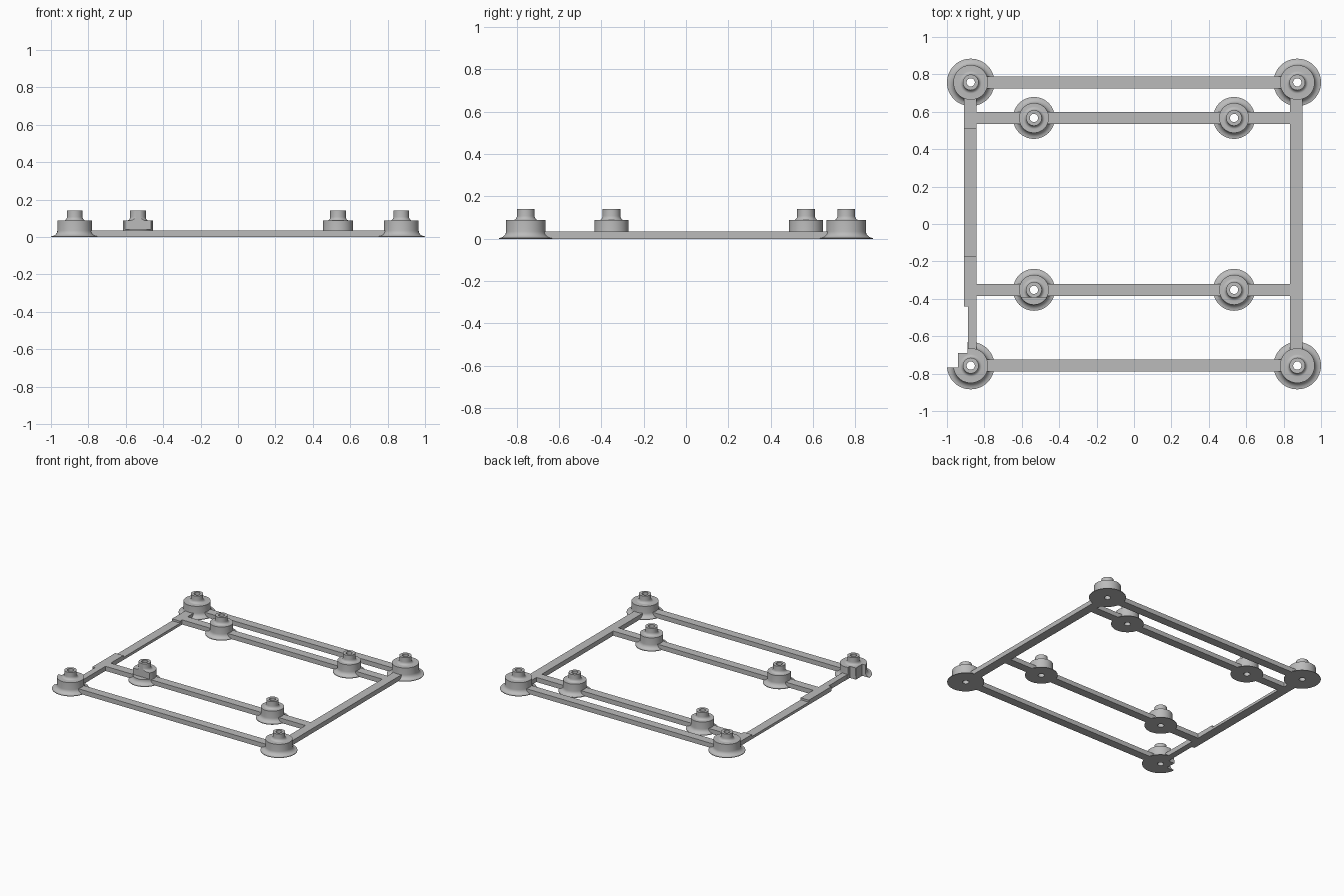
import bpy, bmesh, math
from mathutils import Vector

if "Cube" in bpy.data.objects:
    bpy.data.objects.remove(bpy.data.objects["Cube"], do_unlink=True)

grey = bpy.data.materials.new("light grey")
grey.use_nodes = True
grey.diffuse_color = (0.5, 0.5, 0.5, 1)
grey.node_tree.nodes["Principled BSDF"].inputs["Base Color"].default_value = (0.5, 0.5, 0.5, 1)

SEGMENTS = 48
RAIL_Z = 0.035
CX, CY = 0.873, 0.757           # corner stud centres
IX, IY_BACK, IY_FRONT = 0.535, 0.567, -0.352   # inner stud centres


def finish(name, bm):
    mesh = bpy.data.meshes.new(name)
    bmesh.ops.recalc_face_normals(bm, faces=bm.faces)
    bm.to_mesh(mesh)
    bm.free()
    obj = bpy.data.objects.new(name, mesh)
    bpy.context.collection.objects.link(obj)
    mesh.materials.append(grey)
    return obj


def block(name, x0, x1, y0, y1, z0=0.0, z1=RAIL_Z):
    bm = bmesh.new()
    bmesh.ops.create_cube(bm, size=1)
    for v in bm.verts:
        v.co = Vector(((x0 + x1) / 2 + v.co.x * (x1 - x0),
                       (y0 + y1) / 2 + v.co.y * (y1 - y0),
                       (z0 + z1) / 2 + v.co.z * (z1 - z0)))
    return finish(name, bm)


def fillet(r_out, r_in, z0, z1, steps=6):
    # concave quarter sweep from a wide base to a narrow neck
    return [(r_out - (r_out - r_in) * math.sin(a), z1 - (z1 - z0) * math.cos(a))
            for a in (math.pi / 2 * i / steps for i in range(steps + 1))]


def smooth(obj):
    bpy.ops.object.select_all(action='DESELECT')
    obj.select_set(True)
    bpy.context.view_layer.objects.active = obj
    bpy.ops.object.shade_smooth_by_angle(angle=math.radians(32))


def stud(name, x, y, flange, body):
    # closed ring profile: skirt, drum, neck and through hole
    hole = 0.022
    profile = [(hole, 0), (flange, 0)]
    profile += fillet(flange, body, 0.004, RAIL_Z)
    profile += [(body, 0.088)]
    profile += fillet(0.06, 0.042, 0.088, 0.108)
    profile += [(0.042, 0.142), (hole, 0.142)]
    bm = bmesh.new()
    rings = []
    for i in range(SEGMENTS):
        a = 2 * math.pi * i / SEGMENTS
        rings.append([bm.verts.new((x + r * math.cos(a), y + r * math.sin(a), z))
                      for r, z in profile])
    n = len(profile)
    for i in range(SEGMENTS):
        a, b = rings[i], rings[(i + 1) % SEGMENTS]
        for j in range(n):
            k = (j + 1) % n
            bm.faces.new((a[j], b[j], b[k], a[k]))
    obj = finish(name, bm)
    smooth(obj)
    return obj


def cut(obj, *box):
    cutter = block("cutter", *box)
    cutter.hide_render = True
    mod = obj.modifiers.new("notch", 'BOOLEAN')
    mod.operation = 'DIFFERENCE'
    mod.solver = 'EXACT'
    mod.object = cutter
    bpy.ops.object.select_all(action='DESELECT')
    obj.select_set(True)
    bpy.context.view_layer.objects.active = obj
    while obj.modifiers[0] != mod:
        bpy.ops.object.modifier_move_up(modifier=mod.name)
    bpy.ops.object.modifier_apply(modifier=mod.name)
    bpy.data.objects.remove(cutter, do_unlink=True)


# Studs
studs = {}
for side, sx in (("left", 1), ("right", -1)):
    for end, sy, iy in (("back", 1, IY_BACK), ("front", -1, IY_FRONT)):
        studs[side, end] = stud(f"{end}_{side}_corner_stud", sx * CX, sy * CY, 0.127, 0.093)
        studs[side, end, "inner"] = stud(f"{end}_{side}_inner_stud", sx * IX, iy, 0.112, 0.08)

# Clearance notches in the front right studs
corner = studs["right", "front"]
cut(corner, -1.1, -0.94, -0.767, -0.6, -0.1, 0.3)
cut(corner, -1.1, -0.89, -0.69, -0.6, -0.1, 0.3)
cut(studs["right", "front", "inner"], -0.7, -0.4, -0.5, -0.392, 0.04, 0.3)

# Outer cross rails
for end, sy in (("back", 1), ("front", -1)):
    block(f"{end}_outer_rail", -CX + 0.03, CX - 0.03, sy * 0.757 - 0.032, sy * 0.757 + 0.032)

# Inner cross rails, broken at the stud holes
gap = 0.03
for end, y in (("back", IY_BACK), ("front", IY_FRONT)):
    spans = (("right", -0.85, -IX - gap), ("middle", -IX + gap, IX - gap), ("left", IX + gap, 0.84))
    for part, x0, x1 in spans:
        block(f"{end}_inner_rail_{part}", x0, x1, y - 0.032, y + 0.032)

# Left side rail
block("left_side_rail", 0.834, 0.902, -0.727, 0.727)

# Right side rail: full, lowered, full and narrow lengths
block("right_side_rail_back", -0.91, -0.842, 0.51, 0.727)
block("right_side_rail_lowered", -0.91, -0.842, -0.17, 0.51, 0, 0.02)
block("right_side_rail_front", -0.91, -0.842, -0.44, -0.17)
block("right_side_rail_narrow", -0.888, -0.842, -0.727, -0.44)
